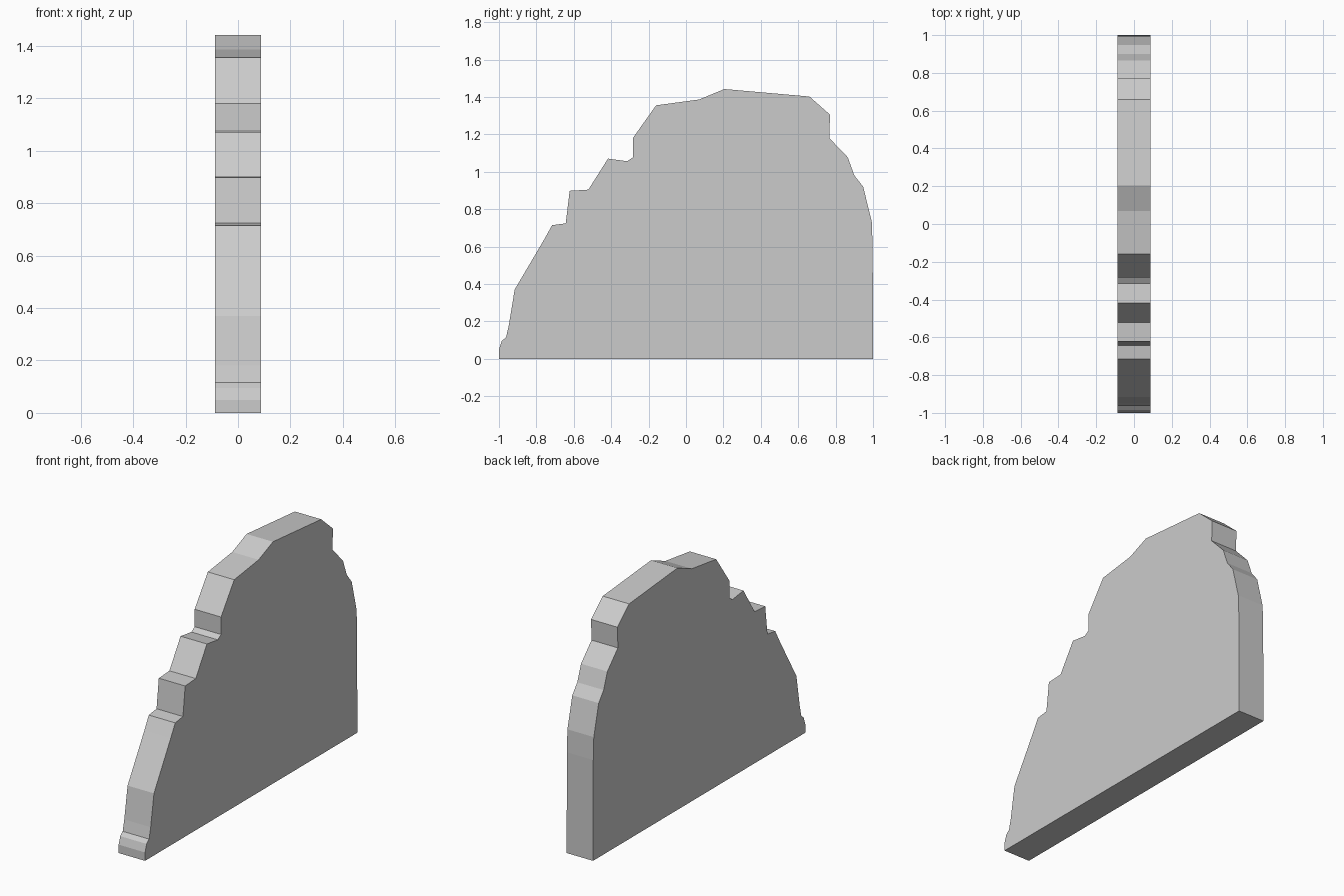
import bpy, bmesh

if "Cube" in bpy.data.objects:
    bpy.data.objects.remove(bpy.data.objects["Cube"])

HALF_WIDTH = 0.087

# Side outline of the slab as (y, z), from front foot over the top to the back
OUTLINE = [
    (-1.0, 0.0), (-1.0, 0.05), (-0.985, 0.095), (-0.962, 0.115), (-0.947, 0.18),
    (-0.916, 0.37), (-0.757, 0.64), (-0.716, 0.714), (-0.643, 0.724),
    (-0.622, 0.898), (-0.522, 0.904), (-0.417, 1.07), (-0.315, 1.056),
    (-0.284, 1.076), (-0.284, 1.18), (-0.16, 1.355), (0.07, 1.386),
    (0.205, 1.442), (0.66, 1.402), (0.77, 1.305), (0.766, 1.18),
    (0.865, 1.077), (0.9, 0.98), (0.947, 0.92), (0.993, 0.735),
    (0.998, 0.6), (1.0, 0.0),
]


def extruded_slab(name, outline, half_width):
    bm = bmesh.new()
    side = bm.faces.new([bm.verts.new((-half_width, y, z)) for y, z in outline])
    grown = bmesh.ops.extrude_face_region(bm, geom=[side], use_keep_orig=True)
    moved = [v for v in grown["geom"] if isinstance(v, bmesh.types.BMVert)]
    bmesh.ops.translate(bm, verts=moved, vec=(2 * half_width, 0, 0))
    bmesh.ops.recalc_face_normals(bm, faces=bm.faces)
    mesh = bpy.data.meshes.new(name)
    bm.to_mesh(mesh)
    bm.free()
    obj = bpy.data.objects.new(name, mesh)
    bpy.context.collection.objects.link(obj)
    return obj


# Thin upright rock slab with a ragged edge
extruded_slab("rock_slab", OUTLINE, HALF_WIDTH)
